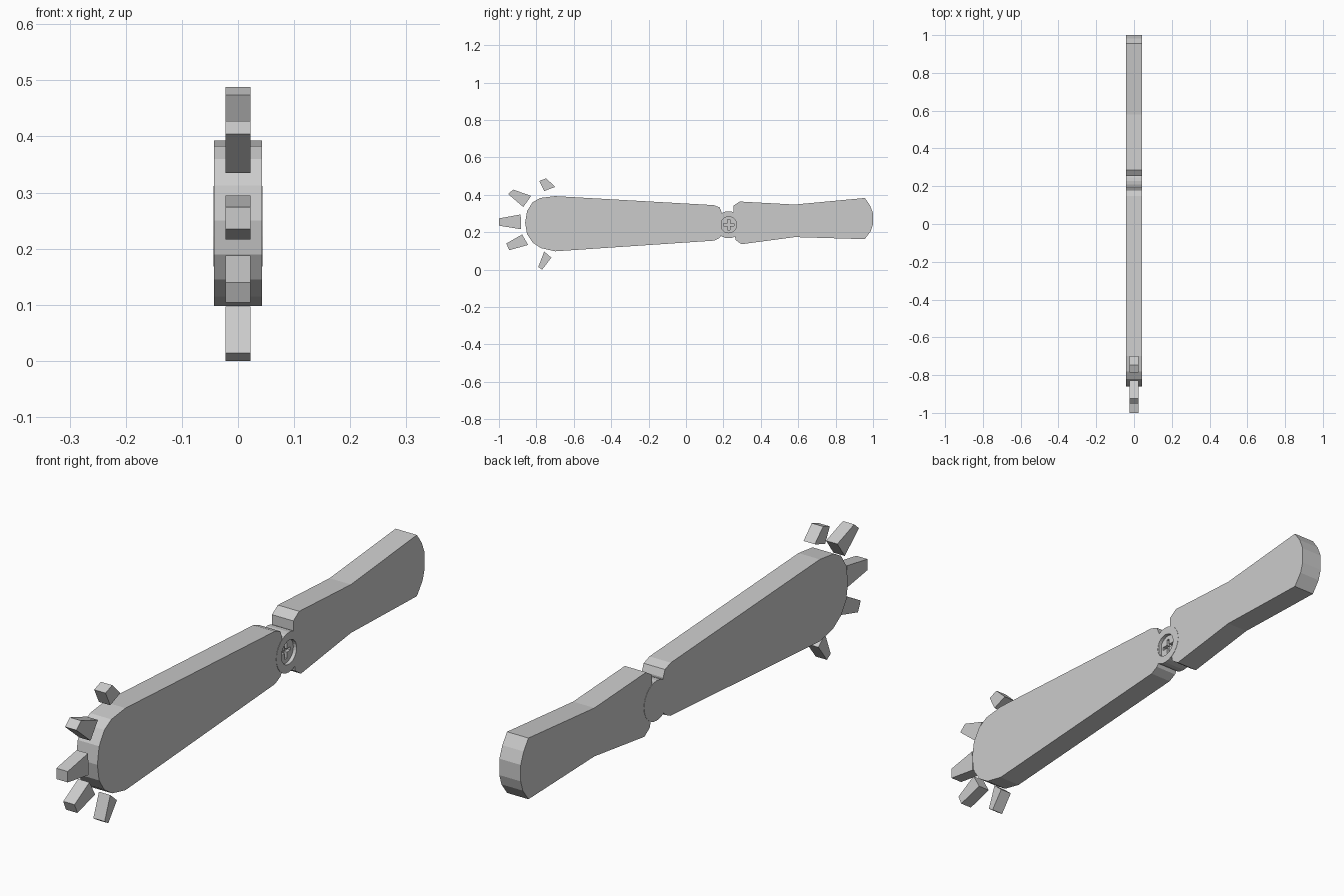
import bpy, bmesh
from math import pi, cos, sin

if "Cube" in bpy.data.objects:
    bpy.data.objects.remove(bpy.data.objects["Cube"])


def slab(name, outline, x0, x1):
    """Extrude a (y, z) outline along x."""
    bm = bmesh.new()
    face = bm.faces.new([bm.verts.new((x0, y, z)) for y, z in outline])
    ext = bmesh.ops.extrude_face_region(bm, geom=[face])
    verts = [e for e in ext["geom"] if isinstance(e, bmesh.types.BMVert)]
    bmesh.ops.translate(bm, verts=verts, vec=(x1 - x0, 0, 0))
    bmesh.ops.recalc_face_normals(bm, faces=bm.faces)
    mesh = bpy.data.meshes.new(name)
    bm.to_mesh(mesh)
    bm.free()
    ob = bpy.data.objects.new(name, mesh)
    bpy.context.collection.objects.link(ob)
    return ob


def circle(r, n=24):
    return [(PY + r * cos(2 * pi * i / n), PZ + r * sin(2 * pi * i / n)) for i in range(n)]


def cut(target, cutter):
    mod = target.modifiers.new("cut", "BOOLEAN")
    mod.operation = "DIFFERENCE"
    mod.solver = "EXACT"
    mod.object = cutter
    cutter.hide_render = True
    cutter.hide_set(True)


PY, PZ = 0.228, 0.24    # hinge centre
HALF = 0.0425           # half thickness of the body

# Long tapered arm with a rounded head
slab("arm", [
    (-0.86, 0.25), (-0.85, 0.313), (-0.82, 0.36), (-0.78, 0.383), (-0.70, 0.393),
    (0.147, 0.345), (0.18, 0.333), (0.19, 0.308), (0.19, 0.185), (0.18, 0.17),
    (0.15, 0.155), (-0.70, 0.098), (-0.775, 0.115), (-0.82, 0.145), (-0.85, 0.19)],
    -HALF, HALF)

# Waisted handle
handle = slab("handle", [
    (0.254, 0.319), (0.254, 0.342), (0.287, 0.364), (0.581, 0.348), (0.956, 0.383),
    (0.983, 0.345), (1.0, 0.303), (1.0, 0.244), (0.988, 0.206), (0.956, 0.163),
    (0.581, 0.174), (0.297, 0.136), (0.265, 0.158), (0.262, 0.18), (0.254, 0.24)],
    -HALF, HALF)

# Hinge barrel with a sunken screw and cross slot on the right side
hinge = slab("hinge", circle(0.072), -HALF - 0.001, HALF + 0.001)
recess = slab("screw_recess_cutter", circle(0.043), HALF - 0.012, HALF + 0.05)
a, b = 0.028, 0.006
cross = [(b, b), (b, a), (-b, a), (-b, b), (-a, b), (-a, -b),
         (-b, -b), (-b, -a), (b, -a), (b, -b), (a, -b), (a, b)]
slot = slab("screw_slot_cutter", [(PY + y, PZ + z) for y, z in cross], HALF - 0.024, HALF + 0.05)
for part in (hinge, handle):
    cut(part, recess)
    cut(part, slot)

# Tapered teeth fanned around the head
teeth = [
    [(-0.785, 0.474), (-0.747, 0.488), (-0.70, 0.442), (-0.758, 0.42)],
    [(-0.951, 0.404), (-0.924, 0.428), (-0.828, 0.394), (-0.87, 0.335)],
    [(-1.0, 0.274), (-0.884, 0.295), (-0.881, 0.216), (-1.0, 0.235)],
    [(-0.961, 0.14), (-0.876, 0.188), (-0.844, 0.132), (-0.945, 0.104)],
    [(-0.758, 0.097), (-0.72, 0.064), (-0.769, 0.0), (-0.79, 0.014)],
]
for i, outline in enumerate(teeth):
    slab(f"tooth_{i + 1}", outline, -0.0225, 0.0225)
